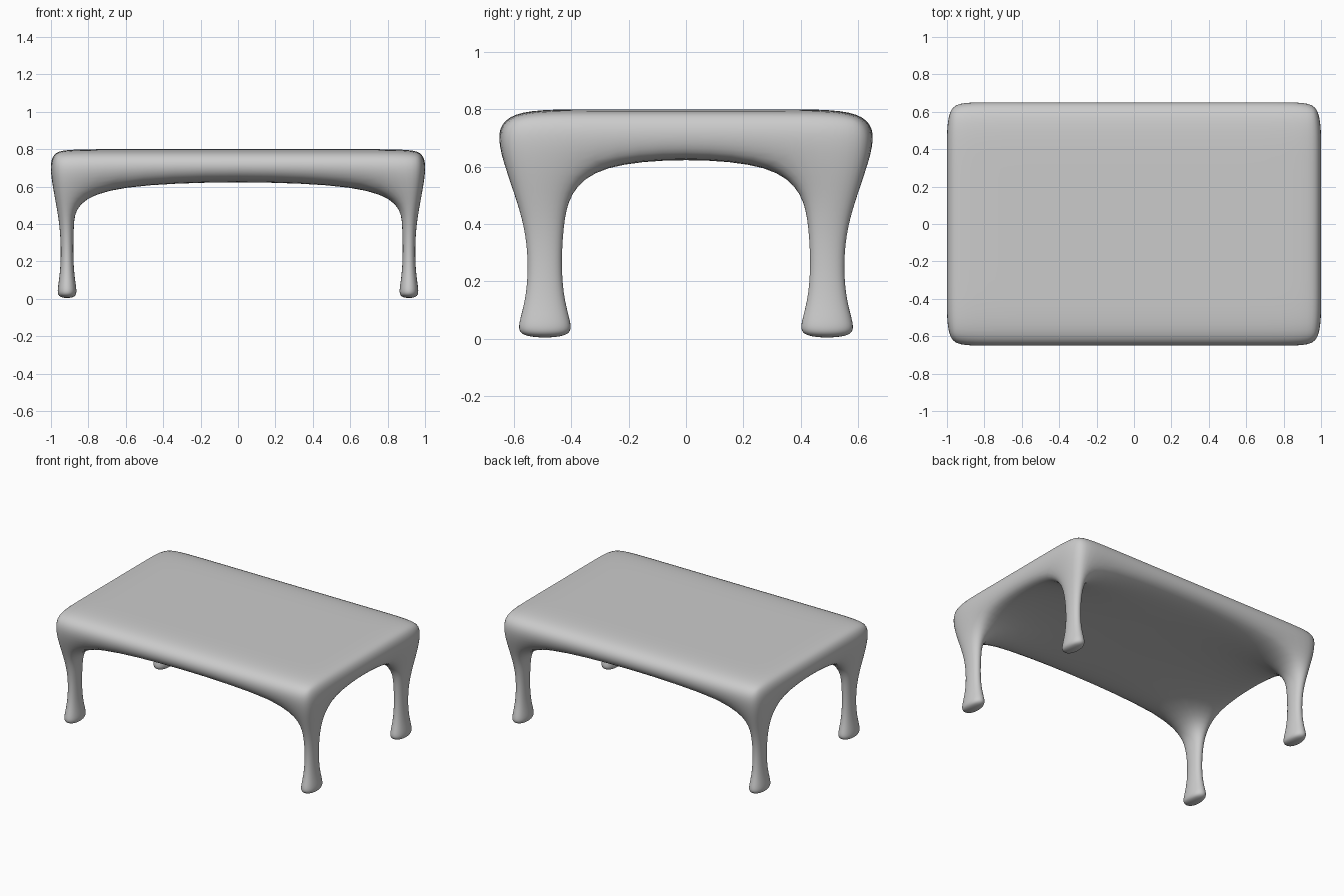
import bpy, bmesh

if "Cube" in bpy.data.objects:
    bpy.data.objects.remove(bpy.data.objects["Cube"])

bm = bmesh.new()

# Slab cage: 4 x 4 points on top and bottom
XS = (-1.006, -0.85, 0.85, 1.006)
YS = (-0.661, -0.37, 0.37, 0.661)
Z_TOP, Z_BOTTOM = 0.80, 0.63


def layer(z):
    return [[bm.verts.new((x, y, z)) for y in YS] for x in XS]


def bridge(lower, upper):
    n = len(lower)
    for i in range(n):
        j = (i + 1) % n
        bm.faces.new((lower[i], lower[j], upper[j], upper[i]))


def rim(g):
    return ([g[i][0] for i in range(3)] + [g[3][j] for j in range(3)]
            + [g[i][3] for i in (3, 2, 1)] + [g[0][j] for j in (3, 2, 1)])


def cell(g, i, j):
    return [g[i][j], g[i + 1][j], g[i + 1][j + 1], g[i][j + 1]]


top, bottom = layer(Z_TOP), layer(Z_BOTTOM)
bridge(rim(bottom), rim(top))

# Leg rings: height, half width in x, half width in y
LEG_X, LEG_Y = 0.914, 0.492
RINGS = ((0.39, 0.0355, 0.063), (0.16, 0.0355, 0.063),
         (0.055, 0.056, 0.101), (0.0, 0.056, 0.101))

for i in range(3):
    for j in range(3):
        bm.faces.new(cell(top, i, j))
        ring = cell(bottom, i, j)
        if i != 1 and j != 1:
            # Corner cells run down into legs
            cx, cy = (i - 1) * LEG_X, (j - 1) * LEG_Y
            for z, hx, hy in RINGS:
                below = [bm.verts.new((cx + sx * hx, cy + sy * hy, z))
                         for sx, sy in ((-1, -1), (1, -1), (1, 1), (-1, 1))]
                bridge(below, ring)
                ring = below
        bm.faces.new(ring[::-1])

bmesh.ops.recalc_face_normals(bm, faces=bm.faces)
for f in bm.faces:
    f.smooth = True

# Rounded table from the subdivided cage
mesh = bpy.data.meshes.new("table")
bm.to_mesh(mesh)
bm.free()
table = bpy.data.objects.new("table", mesh)
bpy.context.collection.objects.link(table)
sub = table.modifiers.new("smooth", 'SUBSURF')
sub.levels = sub.render_levels = 3
